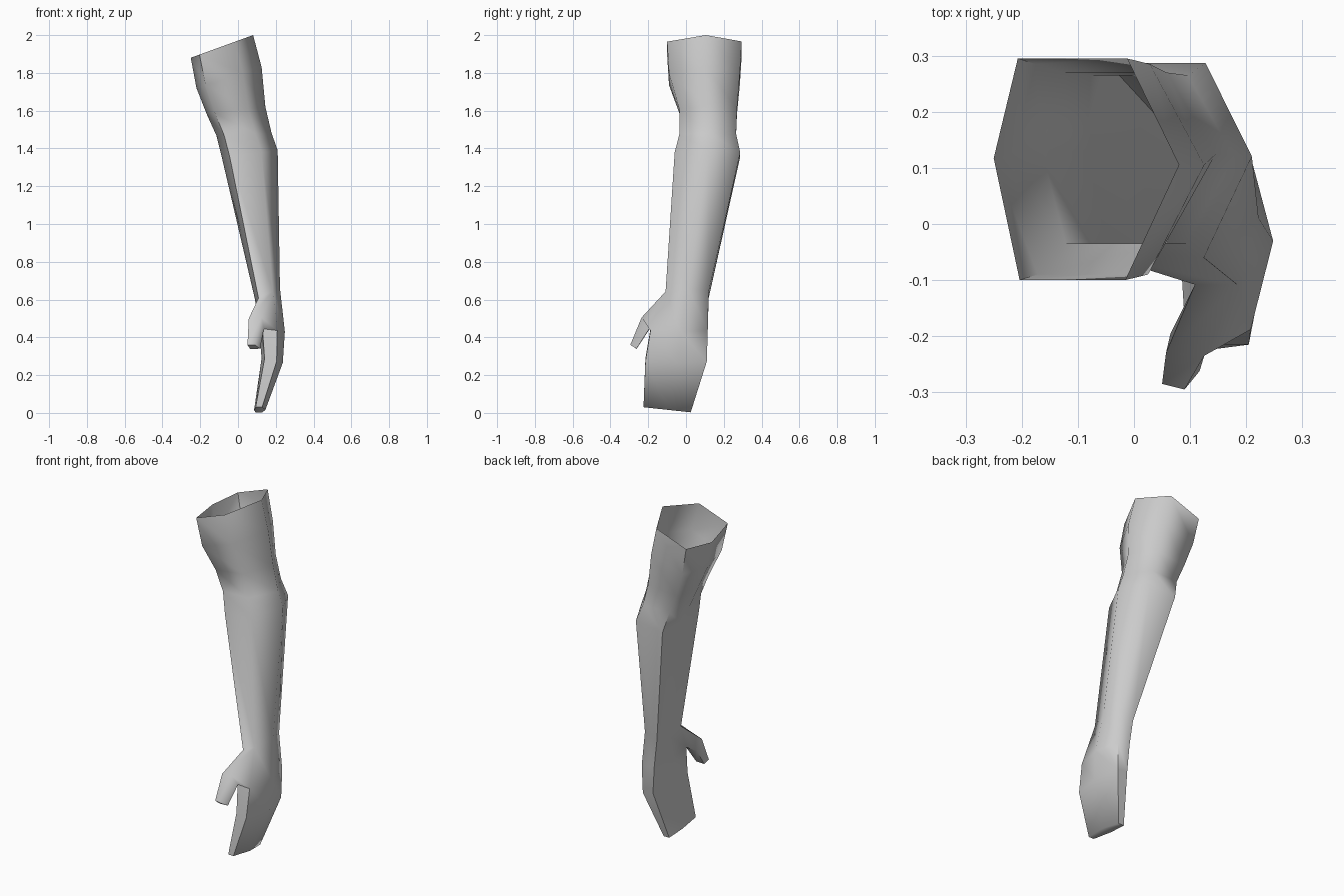
import bpy, bmesh, math
from mathutils import Vector

cube = bpy.data.objects.get("Cube")
if cube:
    bpy.data.objects.remove(cube, do_unlink=True)

skin = bpy.data.materials.new("light_grey")
skin.use_nodes = True
grey = (0.6, 0.6, 0.6, 1)
skin.diffuse_color = grey
skin.node_tree.nodes["Principled BSDF"].inputs["Base Color"].default_value = grey

# Hexagonal sections: inner x, outer x, front y, back y, inner z, outer z
sections = [
    (-.25, .08, -.10, .295, 1.88, 2.00),    # open shoulder end
    (-.22, .125, -.09, .285, 1.72, 1.83),   # upper arm
    (-.165, .145, -.035, .27, 1.58, 1.62),  # above elbow
    (-.115, .178, -.035, .265, 1.47, 1.48), # elbow crease
    (-.085, .21, -.06, .287, 1.35, 1.39),   # forearm top
    (.09, .222, -.108, .12, .60, .66),      # wrist
    (.11, .248, -.188, .115, .45, .43),     # palm
    (.125, .237, -.215, .11, .29, .265),    # knuckles
    (.085, .145, -.225, .025, .02, .012),   # fingertips
]
# Corner positions across each section (fraction of width, fraction of depth)
hexagon = [(0, .55), (.14, 0), (.71, 0), (1, .52), (.72, 1), (.13, 1)]

bm = bmesh.new()


def add_ring(points):
    return [bm.verts.new(p) for p in points]


def bridge(a, b, skip=None):
    n = len(a)
    for i in range(n):
        if i != skip:
            j = (i + 1) % n
            bm.faces.new((a[i], b[i], b[j], a[j]))


# Arm and mitten hand as one loft
rings = []
for x0, x1, y0, y1, z0, z1 in sections:
    rings.append(add_ring(
        (x0 + (x1 - x0) * u, y0 + (y1 - y0) * v, z0 + (z1 - z0) * u)
        for u, v in hexagon))

# The fingertips slope down toward the back edge
for vert, (u, v) in zip(rings[-1], hexagon):
    vert.co.z = .03 - .027 * v

WRIST = 5
for i in range(len(rings) - 1):
    bridge(rings[i], rings[i + 1], skip=1 if i == WRIST else None)
bm.faces.new(rings[-1])

# Thumb grows from the front opening between wrist and palm
wrist, palm = rings[WRIST], rings[WRIST + 1]
base = [wrist[1], palm[1], palm[2], wrist[2]]
joint = add_ring([(.057, -.23, .50), (.065, -.195, .44),
                  (.137, -.195, .445), (.125, -.235, .505)])
tip = add_ring([(.05, -.285, .36), (.065, -.262, .338),
                (.117, -.262, .34), (.09, -.295, .36)])
bridge(base, joint)
bridge(joint, tip)
bm.faces.new(tip)

bmesh.ops.recalc_face_normals(bm, faces=bm.faces)
# Keep the outside facing outward on the open shell
shoulder = min(bm.faces, key=lambda f: f.calc_center_median().x)
if shoulder.normal.x > 0:
    bmesh.ops.reverse_faces(bm, faces=bm.faces)

mesh = bpy.data.meshes.new("arm")
bm.to_mesh(mesh)
bm.free()
arm = bpy.data.objects.new("arm", mesh)
bpy.context.collection.objects.link(arm)
mesh.materials.append(skin)

bpy.context.view_layer.objects.active = arm
arm.select_set(True)
bpy.ops.object.shade_smooth_by_angle(angle=math.radians(75))
